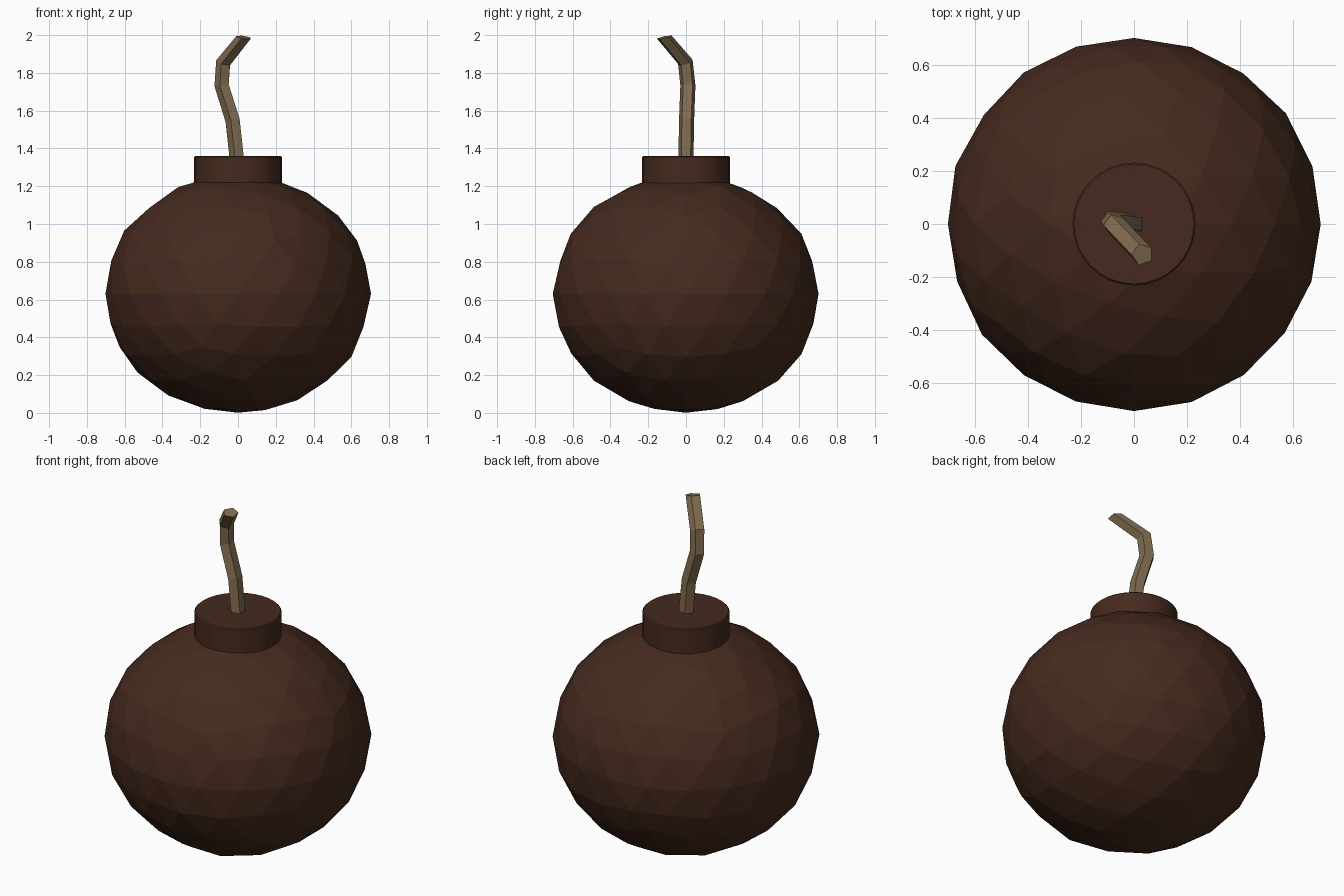
import bpy, bmesh, math, random
from mathutils import Vector

if "Cube" in bpy.data.objects:
    bpy.data.objects.remove(bpy.data.objects["Cube"])

random.seed(4)


def material(name, rgb):
    m = bpy.data.materials.new(name)
    m.diffuse_color = (*rgb, 1)
    m.use_nodes = True
    m.node_tree.nodes["Principled BSDF"].inputs["Base Color"].default_value = m.diffuse_color
    return m


def make_object(name, bm, mat):
    bmesh.ops.recalc_face_normals(bm, faces=bm.faces)
    mesh = bpy.data.meshes.new(name)
    bm.to_mesh(mesh)
    bm.free()
    mesh.materials.append(mat)
    ob = bpy.data.objects.new(name, mesh)
    bpy.context.collection.objects.link(ob)
    return ob


iron = material("dark_iron", (0.06, 0.023, 0.013))
rope = material("rope", (0.22, 0.15, 0.08))

# Body: slightly squashed, hand-hammered faceted ball
bm = bmesh.new()
bmesh.ops.create_icosphere(bm, subdivisions=3, radius=1)
for v in bm.verts:
    v.co *= 1 + random.uniform(-0.008, 0.006)
    v.co = Vector((v.co.x * 0.705, v.co.y * 0.705, max(0, 0.63 + v.co.z * 0.632)))
make_object("body", bm, iron)

# Collar: short round neck sunk into the body, with a tiny top bevel
bm = bmesh.new()
bmesh.ops.create_cone(bm, cap_ends=True, segments=32, radius1=0.232, radius2=0.232, depth=0.21)
bmesh.ops.translate(bm, verts=bm.verts, vec=(0, 0, 1.255))
rim = [e for e in bm.edges if all(v.co.z > 1.3 for v in e.verts)]
bmesh.ops.bevel(bm, geom=rim, offset=0.006, segments=1, affect='EDGES')
collar = make_object("collar", bm, iron)
bpy.context.view_layer.objects.active = collar
collar.select_set(True)
bpy.ops.object.shade_smooth_by_angle(angle=math.radians(30))

# Fuse: five-sided rope swept along a bent path (centre, ring direction)
path = [((0, 0, 1.30), (0, 0, 1)),
        ((-0.005, 0, 1.37), (-0.1, 0, 1)),
        ((-0.025, 0.003, 1.55), (-0.25, 0.02, 1)),
        ((-0.083, 0.01, 1.735), (-0.12, 0, 1)),
        ((-0.075, -0.003, 1.855), (0.3, -0.3, 1)),
        ((0.032, -0.115, 1.988), (0.15, -0.2, 1))]
bm = bmesh.new()
rings = []
for centre, direction in path:
    turn = Vector((0, 0, 1)).rotation_difference(Vector(direction))
    ring = []
    for i in range(5):
        a = math.pi + i * math.tau / 5
        ring.append(bm.verts.new(Vector(centre) + turn @ Vector((0.042 * math.cos(a), 0.042 * math.sin(a), 0))))
    rings.append(ring)
for low, high in zip(rings, rings[1:]):
    for i in range(5):
        j = (i + 1) % 5
        bm.faces.new((low[i], low[j], high[j], high[i]))
bm.faces.new(rings[0][::-1])
bm.faces.new(rings[-1])
make_object("fuse", bm, rope)
